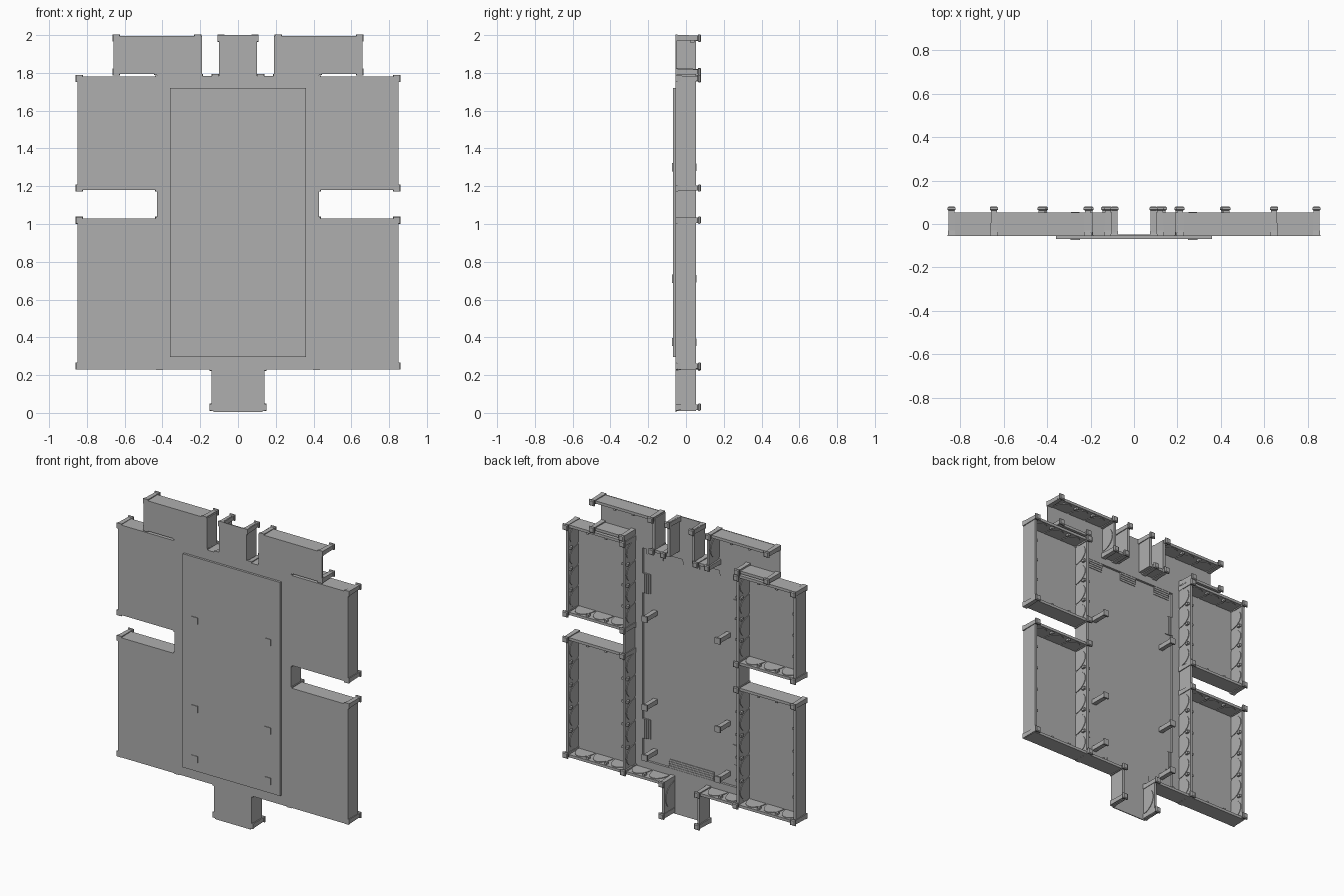
import bpy, bmesh, math
from mathutils import Vector

if "Cube" in bpy.data.objects:
    bpy.data.objects.remove(bpy.data.objects["Cube"])

def make_mat(name, v):
    m = bpy.data.materials.new(name)
    m.diffuse_color = (v, v, v, 1)
    m.use_nodes = True
    m.node_tree.nodes["Principled BSDF"].inputs["Base Color"].default_value = m.diffuse_color
    return m

STONE = make_mat("grey stone", 0.43)

Y0, FLOOR, TOP = -0.055, -0.049, 0.054   # underside, floor level, wall top


def add_box(bm, x0, x1, y0, y1, z0, z1):
    v = [bm.verts.new((x, y, z)) for x in (x0, x1) for y in (y0, y1) for z in (z0, z1)]
    for f in ((0, 1, 3, 2), (4, 6, 7, 5), (0, 4, 5, 1), (2, 3, 7, 6), (0, 2, 6, 4), (1, 5, 7, 3)):
        bm.faces.new([v[i] for i in f])


def finish(bm, name, mirror=True):
    bmesh.ops.recalc_face_normals(bm, faces=bm.faces)
    me = bpy.data.meshes.new(name)
    bm.to_mesh(me)
    bm.free()
    me.materials.append(STONE)
    ob = bpy.data.objects.new(name, me)
    bpy.context.collection.objects.link(ob)
    if mirror:
        md = ob.modifiers.new("mirror", 'MIRROR')
        md.use_axis = (True, False, False)
        md.use_mirror_merge = False
    return ob


# Floor slab (right half, mirrored), open over the sunken hall
bm = bmesh.new()
for x0, x1, z0, z1 in ((0, .13, .005, .24), (0, .355, .24, .30), (.355, .42, .24, 1.78),
                       (.42, .845, .24, 1.025), (.42, .845, 1.185, 1.78),
                       (0, .355, 1.715, 1.78), (0, .10, 1.78, 2.0),
                       (.19, .42, 1.78, 1.995), (.42, .66, 1.795, 1.995)):
    add_box(bm, x0, x1, Y0, FLOOR, z0, z1)
finish(bm, "floor_slab")

# Sunken hall floor with its rim
bm = bmesh.new()
add_box(bm, -.36, .36, -.070, -.064, .295, 1.72)
for s in (-1, 1):
    add_box(bm, *sorted((s * .355, s * .36)), -.064, Y0, .295, 1.72)
for z in (.295, 1.715):
    add_box(bm, -.355, .355, -.064, Y0, z, z + .005)
finish(bm, "sunken_floor", False)

# Steps leading down into the hall
bm = bmesh.new()
for i in range(4):
    top = FLOOR - .002 - .003 * i
    d = .013 * i
    add_box(bm, 0, .165, -.065, top, .30 + d, .313 + d)
    add_box(bm, 0, .06, -.065, top, 1.702 - d, 1.715 - d)
    add_box(bm, .21, .33, -.065, top, 1.702 - d, 1.715 - d)
    for zc in (.51, 1.48):
        add_box(bm, .342 - d, .355 - d, -.065, top, zc - .065, zc + .065)
finish(bm, "steps")

# Walls: start and end of each centre line
WALLS = [(.13, .24, .84, .24), (.84, .24, .84, 1.02), (.42, 1.02, .84, 1.02),
         (.42, 1.19, .84, 1.19), (.84, 1.19, .84, 1.772), (.42, 1.772, .84, 1.772),
         (.42, .24, .42, 1.80), (.42, 1.803, .65, 1.803), (.20, 1.985, .65, 1.985),
         (.20, 1.775, .20, 1.985), (.10, 1.775, .20, 1.775), (.09, 1.775, .09, 1.99),
         (.13, .02, .13, .24)]
T = .009
bm = bmesh.new()
for x0, z0, x1, z1 in WALLS:
    add_box(bm, x0 - T, x1 + T, Y0, TOP, z0 - T, z1 + T)
finish(bm, "walls")

# Corner posts with a narrow neck and a wider cap
POSTS = [(.84, .248), (.84, 1.02), (.84, 1.19), (.84, 1.77), (.415, .245), (.42, 1.02),
         (.42, 1.19), (.42, 1.768), (.425, 1.808), (.645, 1.805), (.645, 1.985), (.213, 1.985),
         (.205, 1.775), (.12, 1.775), (.09, 1.983), (.132, .242), (.132, .03)]
PROFILE = ((Y0, .018), (-.03, .015), (.062, .0135), (.066, .019), (.075, .019), (.080, .014))
bm = bmesh.new()
for px, pz in POSTS:
    rings = []
    for y, r in PROFILE:
        rings.append([bm.verts.new((px + a * r, y, pz + b * r))
                      for a, b in ((-1, -1), (1, -1), (1, 1), (-1, 1))])
    bm.faces.new(rings[0])
    bm.faces.new(rings[-1])
    for lo, hi in zip(rings, rings[1:]):
        for i in range(4):
            j = (i + 1) % 4
            bm.faces.new((lo[i], lo[j], hi[j], hi[i]))
finish(bm, "corner_posts")

# Free-standing pillars in the hall
bm = bmesh.new()
for z in (.375, .71, 1.30):
    add_box(bm, .255, .285, -.070, .046, z - .015, z + .015)
    add_box(bm, .248, .292, -.074, -.070, z - .022, z + .022)
    add_box(bm, .250, .290, .044, .056, z - .020, z + .020)
finish(bm, "hall_pillars")


# Blind arches on the inner wall faces, with small brackets between them
def arcade(bm, start, end, normal, count):
    a, b = Vector((start[0], 0, start[1])), Vector((end[0], 0, end[1]))
    n = Vector((normal[0], 0, normal[1]))
    step = (b - a) / count
    for k in range(count):
        mid, half = a + step * (k + .5), step * .46
        pts = []
        for i in range(13):
            t = math.pi * i / 12
            pts.append(mid + half * math.cos(t) + Vector((0, FLOOR + .093 * math.sin(t), 0)))
        back = [bm.verts.new(p) for p in pts]
        front = [bm.verts.new(p + n * .004) for p in pts]
        bm.faces.new(back)
        bm.faces.new(front)
        for i in range(13):
            j = (i + 1) % 13
            bm.faces.new((back[i], back[j], front[j], front[i]))
        if k:
            c = a + step * k
            w = step.normalized() * .008
            q = (c - w, c + w + n * .014)
            xs, zs = sorted(p.x for p in q), sorted(p.z for p in q)
            add_box(bm, *xs, .022, .046, *zs)


bm = bmesh.new()
for z0, z1, n in ((.249, 1.011, 5), (1.199, 1.763, 4)):
    arcade(bm, (.831, z0), (.831, z1), (-1, 0), n)
    arcade(bm, (.429, z0), (.429, z1), (1, 0), n)
    arcade(bm, (.411, z0), (.411, z1), (-1, 0), n)
    arcade(bm, (.429, z0), (.831, z0), (0, 1), 3)
    arcade(bm, (.429, z1), (.831, z1), (0, -1), 3)
arcade(bm, (.15, .249), (.411, .249), (0, 1), 2)
arcade(bm, (.121, .04), (.121, .23), (-1, 0), 1)
arcade(bm, (.209, 1.80), (.209, 1.97), (1, 0), 1)
arcade(bm, (.23, 1.976), (.63, 1.976), (0, -1), 3)
finish(bm, "wall_arches")
